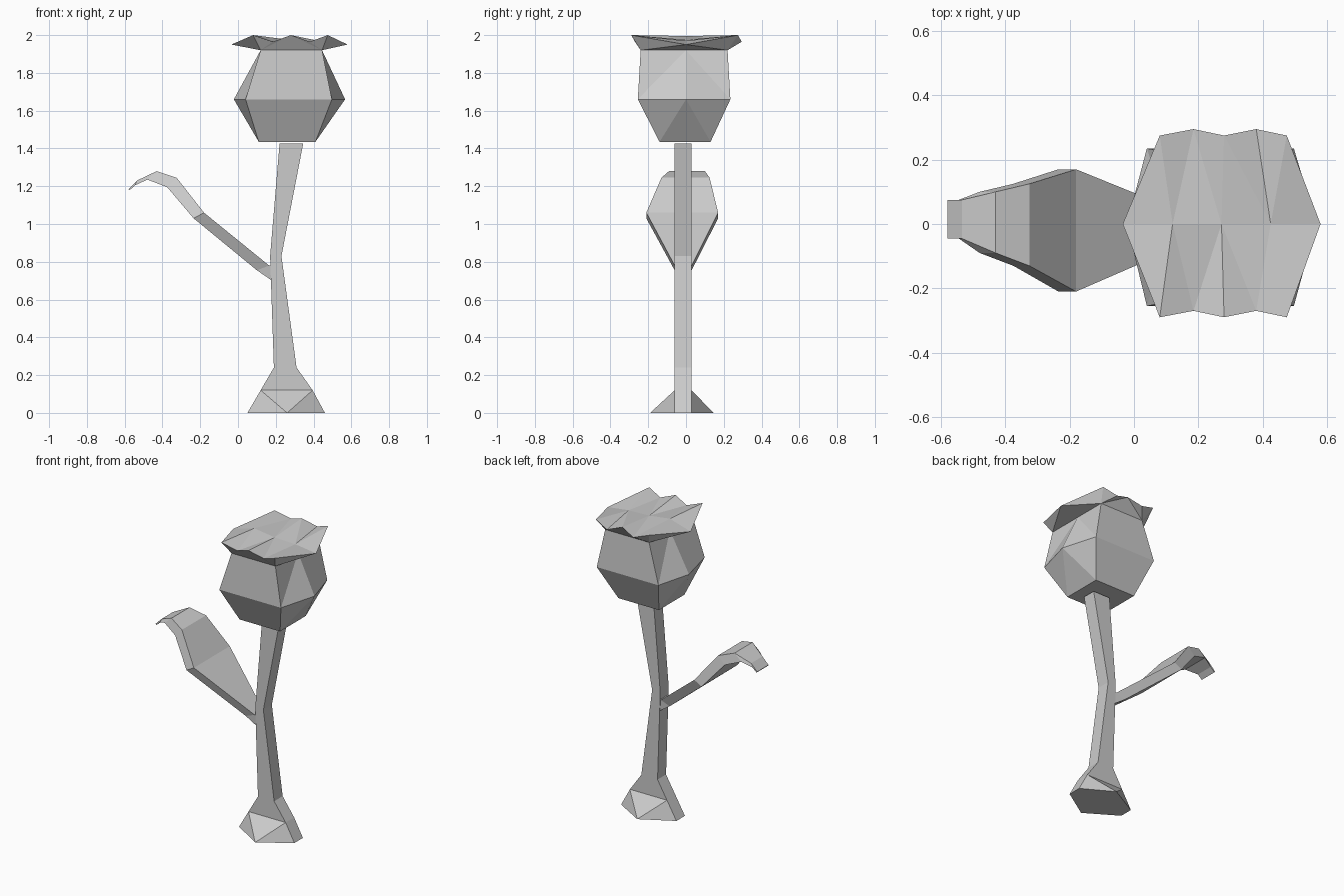
import bpy, bmesh

grey = bpy.data.materials.new("plain grey")
grey.diffuse_color = (0.6, 0.6, 0.6, 1)


def make(name, verts, faces):
    """Flat-faced object with outward normals."""
    bm = bmesh.new()
    vs = [bm.verts.new(v) for v in verts]
    for f in faces:
        bm.faces.new([vs[i] for i in f])
    bmesh.ops.recalc_face_normals(bm, faces=bm.faces)
    mesh = bpy.data.meshes.new(name)
    bm.to_mesh(mesh)
    bm.free()
    mesh.materials.append(grey)
    ob = bpy.data.objects.new(name, mesh)
    bpy.context.collection.objects.link(ob)
    return ob


def loft(name, rings):
    """Closed skin through rings that have equal point counts."""
    n = len(rings[0])
    faces = [list(range(n)), [(len(rings) - 1) * n + i for i in range(n)]]
    for r in range(len(rings) - 1):
        for i in range(n):
            a, b = r * n + i, r * n + (i + 1) % n
            faces.append([a, b, b + n, a + n])
    return make(name, [p for ring in rings for p in ring], faces)


# Stem: square section, bent at mid height
Y0, Y1 = -0.06, 0.03
stem = [(0.05, 0.46, 0), (0.12, 0.395, 0.12), (0.19, 0.31, 0.24),
        (0.17, 0.23, 0.83), (0.22, 0.345, 1.425)]
loft("stem", [[(a, Y0, z), (b, Y0, z), (b, Y1, z), (a, Y1, z)] for a, b, z in stem])

# Faceted root flares on the front and back of the stem foot
for name, y, tip in (("front_root", Y0, -0.19), ("back_root", Y1, 0.145)):
    make(name, [(0.05, y, 0), (0.46, y, 0), (0.395, y, 0.12), (0.12, y, 0.12), (0.26, tip, 0)],
         [(0, 4, 3), (3, 4, 2), (2, 4, 1), (0, 1, 4), (0, 3, 2, 1)])

# Leaf: upper and lower edge points (x, z) with the side limits in y
leaf = [((0.18, 0.78), (0.18, 0.70), -0.05, 0.025),
        ((0.165, 0.78), (0.10, 0.755), -0.06, 0.03),
        ((-0.18, 1.06), (-0.235, 1.03), -0.21, 0.17),
        ((-0.325, 1.245), (-0.375, 1.195), -0.13, 0.125),
        ((-0.43, 1.28), (-0.48, 1.235), -0.09, 0.10),
        ((-0.535, 1.23), (-0.545, 1.205), -0.045, 0.075),
        ((-0.58, 1.185), (-0.575, 1.178), -0.045, 0.075)]
loft("leaf", [[(t[0], a, t[1]), (t[0], b, t[1]), (u[0], b, u[1]), (u[0], a, u[1])]
              for t, u, a, b in leaf])

# Flower bulb: rectangular bottom, hexagonal middle and top
bottom = [(0.11, -0.14), (0.41, -0.14), (0.41, 0.13), (0.11, 0.13)]
middle = [(0.04, -0.255), (0.497, -0.255), (0.567, 0), (0.497, 0.235), (0.04, 0.235), (-0.022, 0)]
top = [(0.12, -0.24), (0.445, -0.24), (0.445, 0), (0.445, 0.22), (0.12, 0.22), (0.12, 0)]
verts = ([(x, y, 1.435) for x, y in bottom] + [(x, y, 1.66) for x, y in middle]
         + [(x, y, 1.92) for x, y in top])
make("flower_bulb", verts, [
    (0, 1, 2, 3),
    (0, 1, 5, 4), (1, 6, 5), (1, 2, 6), (2, 7, 6), (2, 3, 8, 7), (3, 9, 8), (3, 0, 9), (0, 4, 9),
    (4, 5, 11, 10), (7, 8, 14, 13),
    (5, 12, 11), (5, 6, 12), (7, 13, 12), (7, 12, 6),
    (4, 10, 15), (4, 15, 9), (8, 15, 14), (8, 9, 15),
    (10, 11, 12, 13, 14, 15)])

# Petal crown: zigzag rim (0-11), three inner points (12-14), neck ring (15-20)
xs = [0.08, 0.185, 0.28, 0.38, 0.475]
zig = [2.0, 1.965, 2.0, 1.965, 2.0]
front = [(x, -0.29 if i % 2 == 0 else -0.27, zig[i]) for i, x in enumerate(xs)]
back = [(x, 0.275 if i % 2 == 0 else 0.295, zig[i]) for i, x in enumerate(xs)]
rim = front + [(0.58, 0, 1.95)] + back[::-1] + [(-0.035, 0, 1.95)]
inner = [(0.12, 0, 1.995), (0.272, 0, 1.975), (0.425, 0, 1.97)]
neck = [(x, y, 1.92) for x, y in top]
make("petal_crown", rim + inner + neck, [
    # upper side
    (11, 0, 12), (11, 12, 10), (0, 1, 12), (1, 13, 12), (1, 2, 13), (2, 3, 13), (3, 14, 13),
    (3, 4, 14), (4, 5, 14), (5, 6, 14), (6, 7, 14), (7, 8, 14), (8, 13, 14), (8, 9, 13),
    (9, 12, 13), (9, 10, 12),
    # underside down to the bulb
    (0, 11, 15), (11, 20, 15), (0, 15, 1), (1, 15, 2), (2, 15, 16), (2, 16, 3), (3, 16, 4),
    (4, 16, 5), (5, 16, 17), (5, 17, 18), (5, 18, 6), (6, 18, 7), (7, 18, 8), (8, 18, 19),
    (8, 19, 9), (9, 19, 10), (10, 19, 11), (11, 19, 20),
    (15, 16, 17, 18, 19, 20)])
